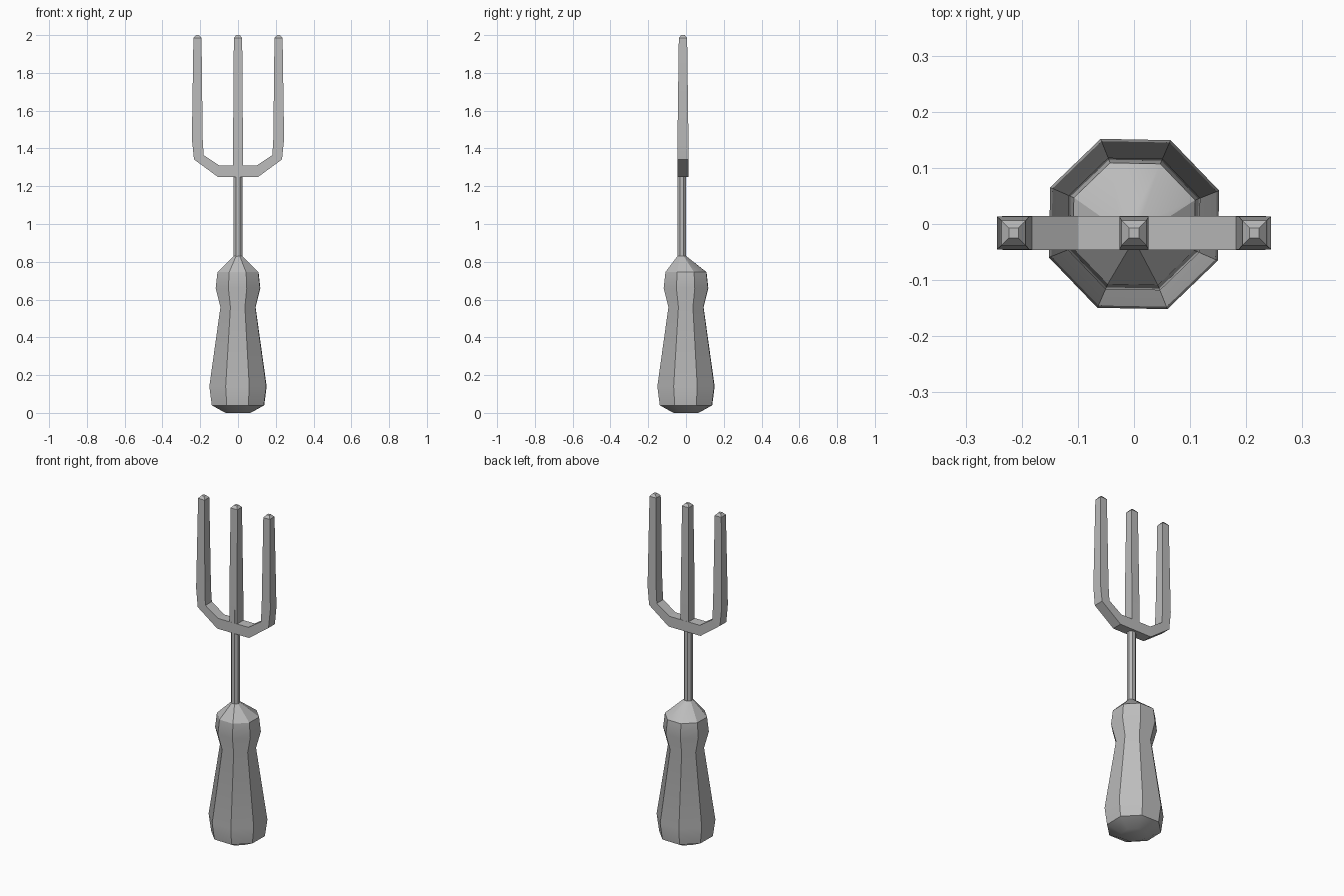
import bpy, bmesh
from math import cos, sin, pi, radians

cube = bpy.data.objects.get("Cube")
if cube:
    bpy.data.objects.remove(cube, do_unlink=True)

GREY = (0.5, 0.5, 0.5, 1)
mat = bpy.data.materials.new("plain grey")
mat.use_nodes = True
mat.diffuse_color = GREY
mat.node_tree.nodes["Principled BSDF"].inputs["Base Color"].default_value = GREY
HEAD_Y = -0.016   # the metal head sits slightly forward of the handle axis


def loft(name, rings):
    """Skin a list of equal-length point rings and cap both ends."""
    bm = bmesh.new()
    loops = [[bm.verts.new(p) for p in ring] for ring in rings]
    n = len(loops[0])
    for a, b in zip(loops, loops[1:]):
        for i in range(n):
            j = (i + 1) % n
            bm.faces.new((a[i], a[j], b[j], b[i]))
    bm.faces.new(loops[0][::-1])
    bm.faces.new(loops[-1])
    bmesh.ops.recalc_face_normals(bm, faces=bm.faces)
    mesh = bpy.data.meshes.new(name)
    bm.to_mesh(mesh)
    bm.free()
    mesh.materials.append(mat)
    ob = bpy.data.objects.new(name, mesh)
    bpy.context.collection.objects.link(ob)
    bpy.ops.object.select_all(action='DESELECT')
    ob.select_set(True)
    bpy.context.view_layer.objects.active = ob
    bpy.ops.object.shade_smooth_by_angle(angle=radians(30))
    return ob


def octagon(r, z, y=0.0, turn=radians(21.4)):
    return [(r * cos(turn + k * pi / 4), y + r * sin(turn + k * pi / 4), z)
            for k in range(8)]


def section(outer, inner, half):
    """Rectangular bar section between two points of the front outline."""
    (x0, z0), (x1, z1) = outer, inner
    return [(x0, HEAD_Y - half, z0), (x1, HEAD_Y - half, z1),
            (x1, HEAD_Y + half, z1), (x0, HEAD_Y + half, z0)]


# Faceted handle with a waist, closing onto the rod
handle_profile = [(0.071, 0), (0.149, 0.04), (0.163, 0.14), (0.1, 0.56),
                  (0.127, 0.66), (0.117, 0.745)]
loft("handle", [octagon(r, z) for r, z in handle_profile]
     + [octagon(0.025, 0.83, -0.022)])

# Thin rod running up in front of the middle prong
loft("rod", [octagon(0.025, z, -0.0225, pi / 8) for z in (0.8, 1.39)])

# Curved yoke with both outer prongs, mirrored about the centre
side = [((0.105, 1.248), (0.1, 1.31), 0.03),
        ((0.233, 1.342), (0.182, 1.365), 0.03),
        ((0.244, 1.45), (0.187, 1.45), 0.029),
        ((0.236, 1.985), (0.193, 1.985), 0.022),
        ((0.223, 2.0), (0.206, 2.0), 0.009)]
left = [section(*s) for s in side]
right = [[(-x, y, z) for x, y, z in ring] for ring in reversed(left)]
loft("outer_prongs", right + left)

# Straight middle prong
loft("middle_prong", [section((w, z), (-w, z), d) for w, d, z in
                      ((0.026, 0.029, 1.26), (0.026, 0.029, 1.45),
                       (0.022, 0.022, 1.985), (0.009, 0.009, 2.0))])
